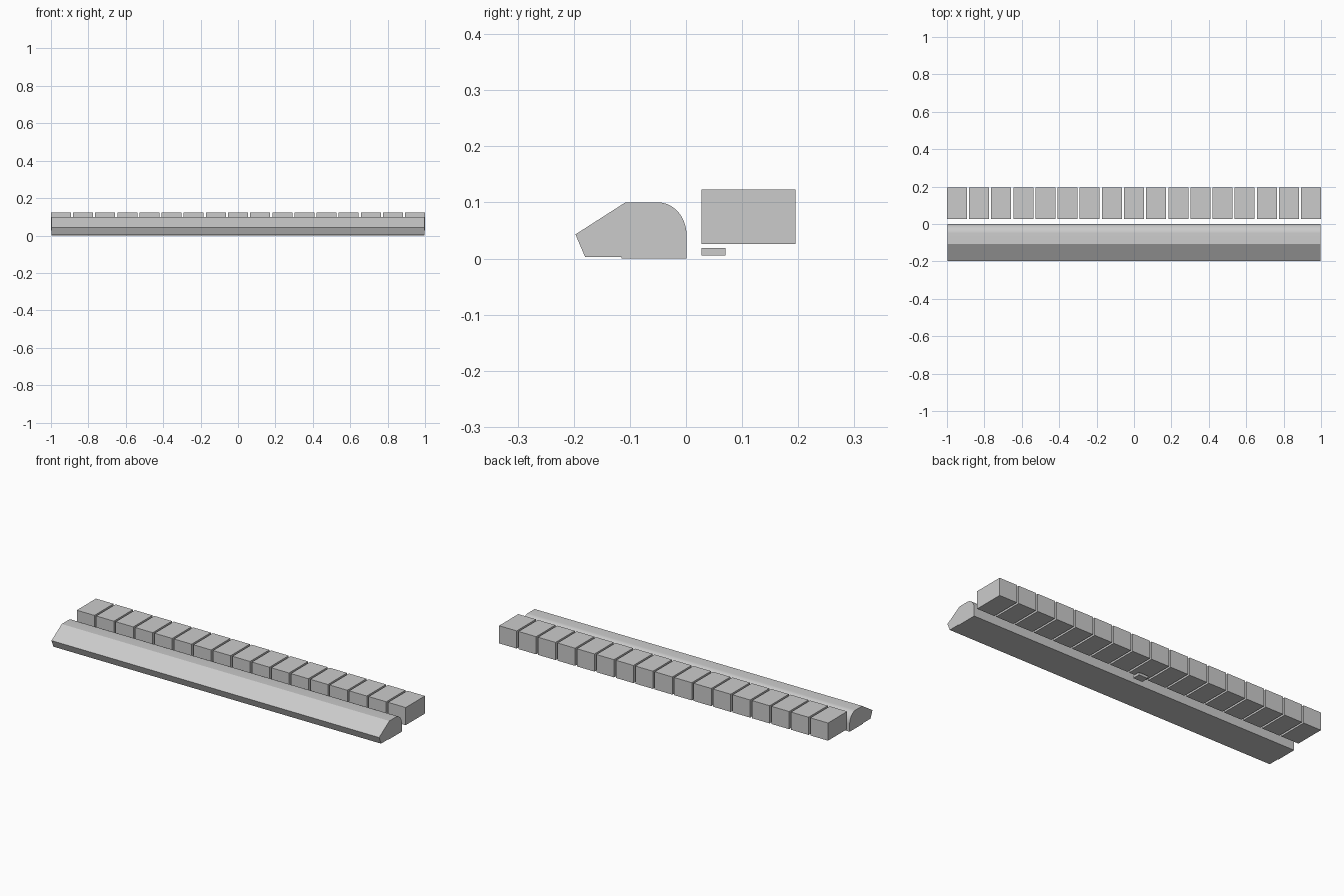
import bpy, bmesh, math

if "Cube" in bpy.data.objects:
    bpy.data.objects.remove(bpy.data.objects["Cube"])

grey = bpy.data.materials.new("mid_grey")
grey.diffuse_color = (0.6, 0.6, 0.6, 1)
grey.use_nodes = True
grey.node_tree.nodes["Principled BSDF"].inputs["Base Color"].default_value = grey.diffuse_color


def finish(name, bm):
    bmesh.ops.recalc_face_normals(bm, faces=bm.faces)
    mesh = bpy.data.meshes.new(name)
    bm.to_mesh(mesh)
    bm.free()
    mesh.materials.append(grey)
    obj = bpy.data.objects.new(name, mesh)
    bpy.context.collection.objects.link(obj)
    return obj


def box(name, x0, x1, y0, y1, z0, z1):
    bm = bmesh.new()
    bmesh.ops.create_cube(bm, size=1)
    for v in bm.verts:
        v.co.x = x0 if v.co.x < 0 else x1
        v.co.y = y0 if v.co.y < 0 else y1
        v.co.z = z0 if v.co.z < 0 else z1
    return finish(name, bm)


# Long front rail: side profile (y, z) with a rounded back top edge
profile = [(-0.115, 0), (-0.115, 0.003), (-0.18, 0.003), (-0.197, 0.043), (-0.108, 0.1)]
for i in range(11):
    a = math.radians(90 - 9 * i)
    profile.append((-0.05 + 0.051 * math.cos(a), 0.042 + 0.058 * math.sin(a)))
profile.append((0.001, 0))

bm = bmesh.new()
face = bm.faces.new([bm.verts.new((-0.996, y, z)) for y, z in profile])
ext = bmesh.ops.extrude_face_region(bm, geom=[face])
new_verts = [g for g in ext["geom"] if isinstance(g, bmesh.types.BMVert)]
bmesh.ops.translate(bm, verts=new_verts, vec=(1.992, 0, 0))
rail = finish("front_rail", bm)
bpy.context.view_layer.objects.active = rail
rail.select_set(True)
bpy.ops.object.shade_smooth_by_angle(angle=math.radians(20))

# Row of seventeen blocks behind the rail
count, width = 17, 0.107
pitch = (2 - width) / (count - 1)
for i in range(count):
    x = -1 + i * pitch
    box(f"block_{i + 1}", x, x + width, 0.028, 0.195, 0.026, 0.123)

# Small plate under the middle block
box("small_plate", -0.028, 0.028, 0.028, 0.07, 0.005, 0.019)
